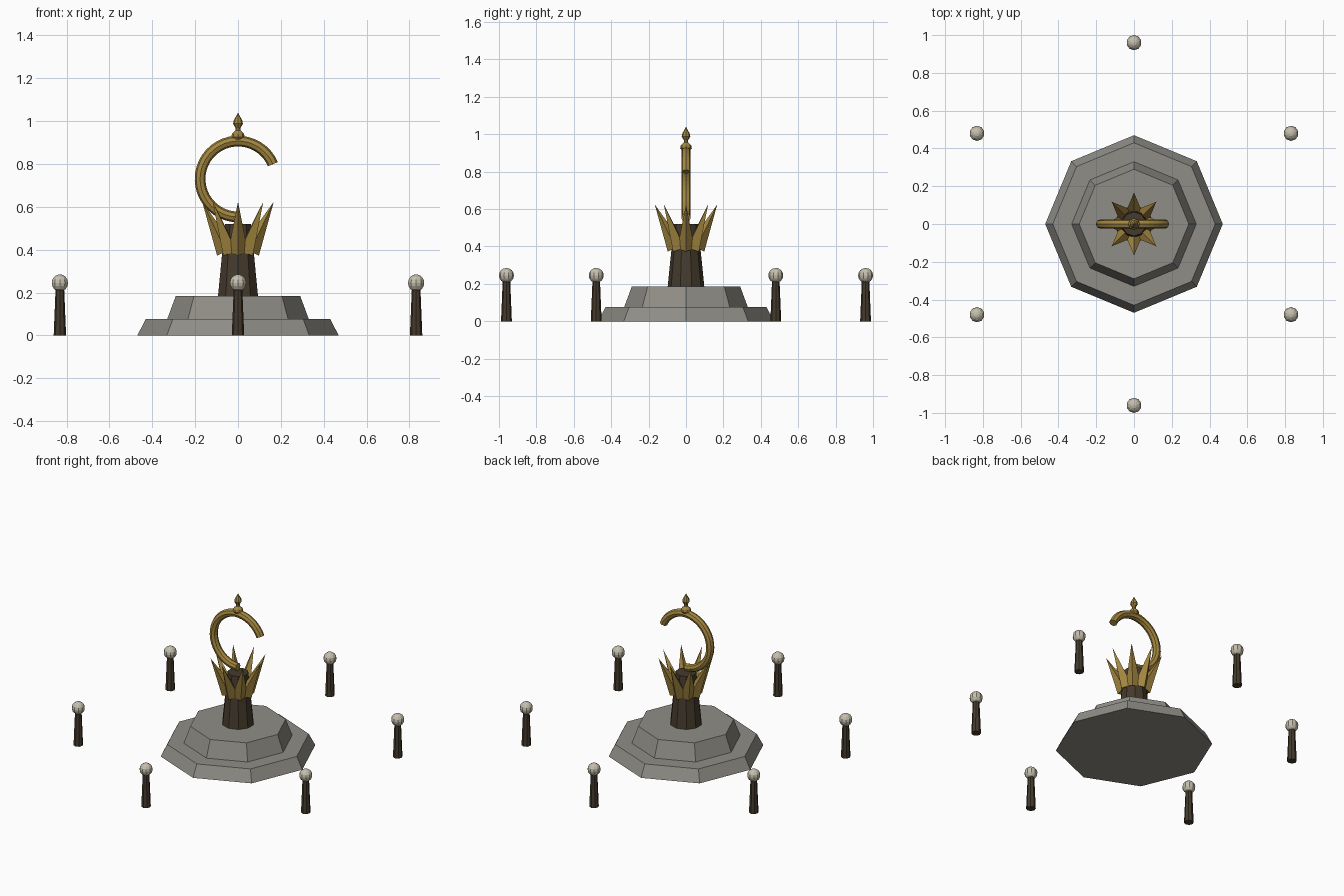
import bpy, bmesh, math
from mathutils import Matrix, Vector

cube = bpy.data.objects.get("Cube")
if cube:
    bpy.data.objects.remove(cube, do_unlink=True)


def material(name, color):
    m = bpy.data.materials.new(name)
    m.use_nodes = True
    m.diffuse_color = (*color, 1)
    m.node_tree.nodes["Principled BSDF"].inputs["Base Color"].default_value = (*color, 1)
    return m


stone = material("grey stone", (0.28, 0.27, 0.24))
gold = material("aged gold", (0.37, 0.24, 0.05))
wood = material("dark wood", (0.06, 0.043, 0.026))
pearl = material("pale pearl", (0.56, 0.52, 0.42))


def finish(name, bm, mat):
    bmesh.ops.recalc_face_normals(bm, faces=bm.faces)
    mesh = bpy.data.meshes.new(name)
    bm.to_mesh(mesh)
    bm.free()
    mesh.materials.append(mat)
    obj = bpy.data.objects.new(name, mesh)
    bpy.context.collection.objects.link(obj)
    return obj


def lathe(name, profile, sides, mat, x=0, y=0):
    """Closed solid turned around z from (radius, height) points."""
    bm = bmesh.new()
    rings = []
    for r, z in profile:
        angles = [math.tau * i / sides + math.pi / 2 for i in range(sides)]
        rings.append([bm.verts.new((x + r * math.cos(a), y + r * math.sin(a), z)) for a in angles])
    for low, high in zip(rings, rings[1:]):
        for i in range(sides):
            j = (i + 1) % sides
            bm.faces.new((low[i], low[j], high[j], high[i]))
    bm.faces.new(rings[0])
    bm.faces.new(rings[-1])
    return finish(name, bm, mat)


# Stepped octagonal plinth
lathe("lower_step", [(0.47, 0), (0.43, 0.077)], 8, stone)
lathe("upper_step", [(0.33, 0.077), (0.29, 0.185)], 8, stone)

# Tapered column
lathe("column", [(0.098, 0.185), (0.064, 0.52)], 10, wood)

# Crown of eight outward leaning four-sided spikes
bm = bmesh.new()
for k in range(8):
    spin = Matrix.Rotation(math.tau * k / 8, 4, "Z")
    base, tip = Vector((0.056, 0, 0.392)), Vector((0.167, 0, 0.624))
    axis = tip - base
    tilt = axis.to_track_quat("Z", "Y").to_matrix().to_4x4()
    place = spin @ Matrix.Translation((base + tip) / 2) @ tilt
    bmesh.ops.create_cone(bm, cap_ends=True, segments=4, radius1=0.046, radius2=0,
                          depth=axis.length, matrix=place)
finish("crown_spikes", bm, gold)

# Open hook rising from the column
bm = bmesh.new()
rings, steps, sides = [], 28, 8
for i in range(steps + 1):
    a = math.radians(23 + (270 - 23) * i / steps)
    ring = []
    for j in range(sides):
        b = math.tau * j / sides
        r = 0.177 + 0.025 * math.cos(b)
        ring.append(bm.verts.new((r * math.cos(a), 0.025 * math.sin(b), 0.73 + r * math.sin(a))))
    rings.append(ring)
for p, q in zip(rings, rings[1:]):
    for j in range(sides):
        n = (j + 1) % sides
        bm.faces.new((p[j], p[n], q[n], q[j]))
bm.faces.new(rings[0])
bm.faces.new(rings[-1])
finish("hook", bm, gold)

# Finial on top of the hook
lathe("finial", [(0.02, 0.91), (0.031, 0.925), (0.028, 0.941), (0.012, 0.957), (0.011, 0.967),
                 (0.023, 0.988), (0.019, 1.006), (0.007, 1.026), (0.001, 1.038)], 8, gold)

# Ring of six posts with round caps
for k in range(6):
    a = math.tau * k / 6 + math.pi / 2
    x, y = 0.96 * math.cos(a), 0.96 * math.sin(a)
    lathe(f"post_{k + 1}", [(0.029, 0), (0.02, 0.22)], 8, wood, x, y)
    bm = bmesh.new()
    bmesh.ops.create_uvsphere(bm, u_segments=10, v_segments=8, radius=0.04,
                              matrix=Matrix.Translation((x, y, 0.245)))
    finish(f"post_cap_{k + 1}", bm, pearl)
